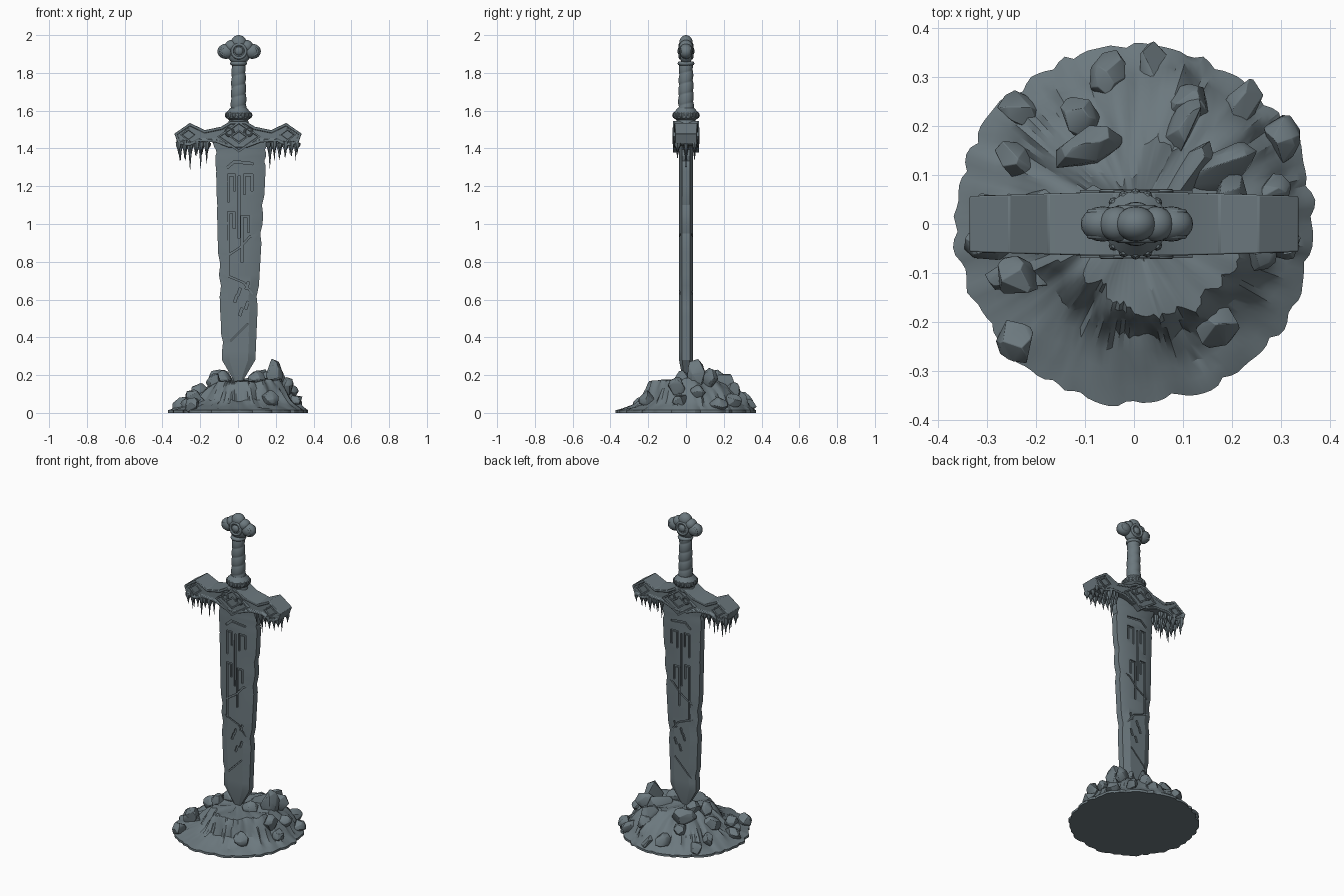
import bpy, bmesh, math, random
from mathutils import Vector, Matrix, noise

if "Cube" in bpy.data.objects:
    bpy.data.objects.remove(bpy.data.objects["Cube"])

random.seed(7)
stone = bpy.data.materials.new("slate_grey")
stone.diffuse_color = (0.15, 0.19, 0.21, 1)
stone.use_nodes = True
stone.node_tree.nodes["Principled BSDF"].inputs["Base Color"].default_value = stone.diffuse_color


def finish(bm, name, angle=32, bevel=0):
    bmesh.ops.recalc_face_normals(bm, faces=bm.faces)
    me = bpy.data.meshes.new(name)
    bm.to_mesh(me)
    bm.free()
    me.materials.append(stone)
    me.polygons.foreach_set("use_smooth", [True] * len(me.polygons))
    me.set_sharp_from_angle(angle=math.radians(angle))
    ob = bpy.data.objects.new(name, me)
    bpy.context.collection.objects.link(ob)
    if bevel:
        m = ob.modifiers.new("bevel", "BEVEL")
        m.width, m.segments, m.limit_method = bevel, 2, "ANGLE"
    return ob


def rings_mesh(bm, rings, caps=True, loop=False):
    vs = [[bm.verts.new(p) for p in r] for r in rings]
    n = len(vs[0])
    for a, b in zip(vs, vs[1:] + vs[:1] if loop else vs[1:]):
        for i in range(n):
            bm.faces.new((a[i], a[(i + 1) % n], b[(i + 1) % n], b[i]))
    if caps:
        bm.faces.new(vs[0][::-1])
        bm.faces.new(vs[-1])


def circle(r, z, n, x=0, y=0):
    return [(x + r * math.cos(math.tau * i / n), y + r * math.sin(math.tau * i / n), z) for i in range(n)]


def place(loc, scale, rot=Matrix()):
    return Matrix.Translation(loc) @ rot.to_4x4() @ Matrix.Diagonal((*scale, 1))


def ball(bm, loc, scale, u=20, v=12):
    bmesh.ops.create_uvsphere(bm, u_segments=u, v_segments=v, radius=1, matrix=place(loc, scale))


def ring(bm, loc, major, minor, upright=False):
    rows = []
    for a in (math.tau * i / 24 for i in range(24)):
        row = []
        for b in (math.tau * j / 8 for j in range(8)):
            r, h = major + minor * math.cos(b), minor * math.sin(b)
            c, s = r * math.cos(a), r * math.sin(a)
            row.append(Vector((c, h, s) if upright else (c, s, h)) + Vector(loc))
        rows.append(row)
    rings_mesh(bm, rows, False, True)


def plate(bm, pts, y, rim, sink):
    # extruded front profile with framed, sunken faces
    old = set(bm.faces)
    rings_mesh(bm, [[(x, q, z) for x, z in pts] for q in (-y, y)])
    bmesh.ops.recalc_face_normals(bm, faces=[f for f in bm.faces if f not in old])
    caps = [f for f in bm.faces if f not in old and abs(f.normal.y) > 0.9]
    bmesh.ops.inset_individual(bm, faces=caps, thickness=rim, depth=0)
    bmesh.ops.inset_individual(bm, faces=caps, thickness=0.003, depth=-sink)


# blade: bevelled cross-section swept along height, with small nicks in the edges
outline = [(0.28, -0.085, 0.092), (0.56, -0.095, 0.104), (0.90, -0.107, 0.124),
           (1.20, -0.114, 0.142), (1.36, -0.120, 0.149), (1.46, -0.138, 0.157)]


def blade_row(z, l, r, e=0.02, t=0.037):
    b = 0.22 * (r - l)
    side = [(l, e), (l + b, t), (r - b, t), (r, e)]
    return [(x, -y, z) for x, y in side] + [(x, y, z) for x, y in side[::-1]]


bm = bmesh.new()
rows = [blade_row(0.14, -0.004, 0.008, 0.006, 0.01)]
for (za, la, ra), (zb, lb, rb) in zip(outline, outline[1:]):
    for i in range(6):
        f = i / 6
        nick = [random.choice((0, 0, 0.002, 0.009)) if 0 < i else 0 for _ in "lr"]
        rows.append(blade_row(za + (zb - za) * f, la + (lb - la) * f + nick[0], ra + (rb - ra) * f - nick[1]))
rows.append(blade_row(*outline[-1]))
rings_mesh(bm, rows)
blade = finish(bm, "blade", 20)

# carved grooves and cracks, cut into both blade faces
bm = bmesh.new()


def groove(pts, w):
    for (xa, za), (xb, zb) in zip(pts, pts[1:]):
        d = math.hypot(xb - xa, zb - za)
        rot = Matrix.Rotation(-math.atan2(zb - za, xb - xa), 4, "Y")
        for y in (-0.039, 0.039):
            loc = ((xa + xb) / 2, y, (za + zb) / 2)
            bmesh.ops.create_cube(bm, size=1, matrix=place(loc, (d + w * 0.8, 0.02, w), rot))


for x0, x1, z0, z1 in ((-0.05, -0.018, 1.12, 1.26), (0.035, 0.075, 1.16, 1.26),
                       (0.022, 0.055, 0.80, 1.04), (-0.05, -0.02, 0.72, 1.06)):
    groove([(x0, z0), (x0, z1), (x1, z1), (x1, z1 - 0.08)], 0.011)
groove([(0.004, 0.93), (0.006, 1.25)], 0.012)
groove([(-0.055, 1.30), (-0.02, 1.33), (0.075, 1.32)], 0.012)
groove([(-0.105, 0.80), (0.01, 0.875), (0.06, 0.93), (0.12, 0.96)], 0.009)
groove([(-0.09, 0.74), (0.03, 0.69), (0.1, 0.6)], 0.008)
groove([(-0.06, 0.36), (0.05, 0.47)], 0.007)
for i in range(5):
    x, z = 0.01 + 0.035 * math.sin(i * 2), 0.52 + i * 0.035
    groove([(x, z), (x + 0.01, z + 0.03)], 0.013)
cutter = finish(bm, "groove_cutter")
cutter.hide_render = True
mod = blade.modifiers.new("carve", "BOOLEAN")
mod.operation, mod.object, mod.solver, mod.use_self = "DIFFERENCE", cutter, "EXACT", True
bpy.context.view_layer.objects.active = blade
bpy.ops.object.modifier_apply(modifier="carve")
bpy.data.objects.remove(cutter)
blade.data.set_sharp_from_angle(angle=math.radians(20))

# crossguard: framed bar with flared ends
half = [(0.04, 1.545), (0.09, 1.515), (0.175, 1.497), (0.255, 1.535), (0.337, 1.478),
        (0.318, 1.425), (0.26, 1.412), (0.205, 1.436), (0.12, 1.432), (0.05, 1.405)]
bm = bmesh.new()
plate(bm, half + [(-x, z) for x, z in half[::-1]], 0.062, 0.014, 0.009)
for v in bm.verts:
    v.co.y *= 1.04 - 0.5 * max(0, abs(v.co.x) - 0.1)
finish(bm, "crossguard", 25, 0.003)


def diamond(cx, cz, w, h):
    return [(cx - w, cz), (cx, cz - h), (cx + w, cz), (cx, cz + h)]


bm = bmesh.new()
plate(bm, diamond(0.005, 1.462, 0.115, 0.083), 0.07, 0.013, 0.007)
plate(bm, diamond(0.005, 1.462, 0.05, 0.038), 0.071, 0.01, 0.005)
for s in (-1, 1):
    plate(bm, diamond(s * 0.262, 1.472, 0.045, 0.036), 0.059, 0.01, 0.006)
finish(bm, "guard_diamonds", 25)
bm = bmesh.new()
for s in (-1, 1):
    for y in (-0.066, 0.066):
        ring(bm, (0.005 + s * 0.05, y, 1.487), 0.02, 0.006, True)
finish(bm, "guard_scrolls")

# icicles under the guard ends
bm = bmesh.new()
for s in (-1, 1):
    for y in (-0.045, 0, 0.045):
        for i in range(6):
            x = s * (0.165 + i * 0.029 + random.uniform(-0.006, 0.006))
            d = random.uniform(0.05, 0.13) * (0.65 if y else 1)
            r = random.uniform(0.012, 0.019)
            rings_mesh(bm, [circle(r * k, 1.415 - d * q, 7, x, y)
                            for k, q in ((1, -0.4), (0.95, 0), (0.4, 0.4), (0.04, 1))])
finish(bm, "icicles", 40)

# grip: spiral wrapped handle
bm = bmesh.new()
rows = []
for i in range(61):
    f, row = i / 60, []
    for j in range(28):
        a = math.tau * j / 28
        r = 0.038 - 0.006 * f + 0.005 * abs(math.sin(math.pi * (f * 5 - j / 28))) ** 0.5
        row.append((0.003 + r * math.cos(a), r * math.sin(a), 1.58 + 0.28 * f))
    rows.append(row)
rings_mesh(bm, rows)
finish(bm, "grip", 40)

# collar with beads
bm = bmesh.new()
rings_mesh(bm, [circle(r, z, 28, 0.003) for r, z in
                ((0.06, 1.52), (0.05, 1.55), (0.066, 1.562), (0.066, 1.588), (0.043, 1.615))])
for x, y, z in circle(0.062, 1.576, 16, 0.003):
    ball(bm, (x, y, z), (0.011, 0.011, 0.016), 8, 6)
finish(bm, "collar")

# pommel: lobed trefoil with rings
bm = bmesh.new()
ball(bm, (0.005, 0, 1.905), (0.062, 0.036, 0.062))
ball(bm, (0.004, 0, 1.957), (0.042, 0.036, 0.043))
ring(bm, (0.003, 0, 1.85), 0.034, 0.011)
for s in (-1, 1):
    ball(bm, (0.006 + s * 0.07, 0, 1.914), (0.045, 0.036, 0.04))
    ball(bm, (0.005 + s * 0.04, 0, 1.94), (0.036, 0.036, 0.034))
    ring(bm, (0.005, s * 0.031, 1.915), 0.036, 0.008, True)
    ball(bm, (0.005, s * 0.031, 1.915), (0.023, 0.014, 0.023), 16, 8)
    for x in (-0.07, 0.082):
        ring(bm, (x, s * 0.024, 1.914), 0.02, 0.007, True)
finish(bm, "pommel", 50)


# mound: flat top, fluted cliff, then a gentle skirt with a scalloped rim
def mound_path(a):
    c, s = math.cos(a), math.sin(a)
    n = noise.noise((c * 5, s * 5, 1.3))
    flute = abs(noise.noise((c * 11, s * 11, 4.1)))
    rt = 0.17 + 0.06 * c - 0.012 * s + 0.03 * n - 0.03 * flute
    rb = 0.255 + 0.035 * c + 0.037 * s + 0.02 * n + 0.04 * flute
    zt, zb = 0.172 + 0.005 * c + 0.007 * s, 0.08 + 0.012 * s
    R = 0.357 + 0.014 * abs(math.sin(a * 12 + 2 * n)) + 0.012 * noise.noise((c * 3, s * 3, 8))
    path = [(rt * q, zt) for q in (0.1, 0.4, 0.7, 1)]
    path += [(rt + (rb - rt) * q, zt + (zb - zt) * q ** 1.3) for q in (0.25, 0.5, 0.75, 1)]
    path += [(rb + (R - rb) * q, zb + (0.014 - zb) * q ** 0.75) for q in (0.25, 0.5, 0.75, 1)]
    return path


bm = bmesh.new()
cols = []
for j in range(144):
    a = math.tau * j / 144
    c, s, path = math.cos(a), math.sin(a), mound_path(a)
    R, col = path[-1][0], []
    for r, z in path:
        z += 0.018 * noise.noise((c * r * 16, s * r * 16, 2)) * min(1, (R - r) * 15)
        col.append((c * r, s * r, max(z, 0.008)))
    cols.append(col + [(c * R, s * R, 0)])
rings_mesh(bm, [list(r) for r in zip(*cols)])
finish(bm, "stone_mound", 30)

# boulders: faceted slabs, the main ones placed, the rest scattered on the slopes
bm = bmesh.new()


def boulder(x, y, z, size, turn):
    rot = Matrix.Rotation(math.radians(turn), 4, "Z") @ Matrix.Rotation(random.uniform(-0.25, 0.25), 4, "Y")
    m, vs = place((x, y, z), size, rot), []
    for _ in range(22):
        p = m @ Vector([random.gauss(0, 1) for _ in "xyz"]).normalized()
        p.z = max(p.z, 0.004)
        vs.append(bm.verts.new(p))
    bmesh.ops.convex_hull(bm, input=vs)
    bmesh.ops.delete(bm, geom=[v for v in vs if v.is_valid and not v.link_faces], context="VERTS")


for x, y, z, turn in ((-0.09, 0.16, 0.17, 28), (0.11, 0.10, 0.18, 55), (0.11, 0.20, 0.15, 60), (0.18, 0.11, 0.18, 35)):
    boulder(x, y, z, (0.085, 0.04, 0.06), turn)
boulder(0.19, 0.05, 0.205, (0.06, 0.05, 0.085), 40)
for x, y, z in ((-0.08, 0.04, 0.175), (-0.12, -0.02, 0.16), (0.1, -0.02, 0.175), (0.26, -0.05, 0.14),
                (-0.24, -0.11, 0.08), (-0.24, -0.24, 0.035), (0.17, -0.21, 0.07)):
    boulder(x, y, z, (0.05, 0.042, 0.05), x * 200)
for i in range(13):
    a = math.radians(-5 + i * 17.5)
    r, z = mound_path(a)[(8, 6, 9)[i % 3]]
    size = (random.uniform(0.045, 0.07), random.uniform(0.035, 0.045), random.uniform(0.035, 0.05))
    boulder(r * math.cos(a), r * math.sin(a), z, size, math.degrees(a) + random.uniform(-40, 40))
finish(bm, "boulders", 35, 0.006)
